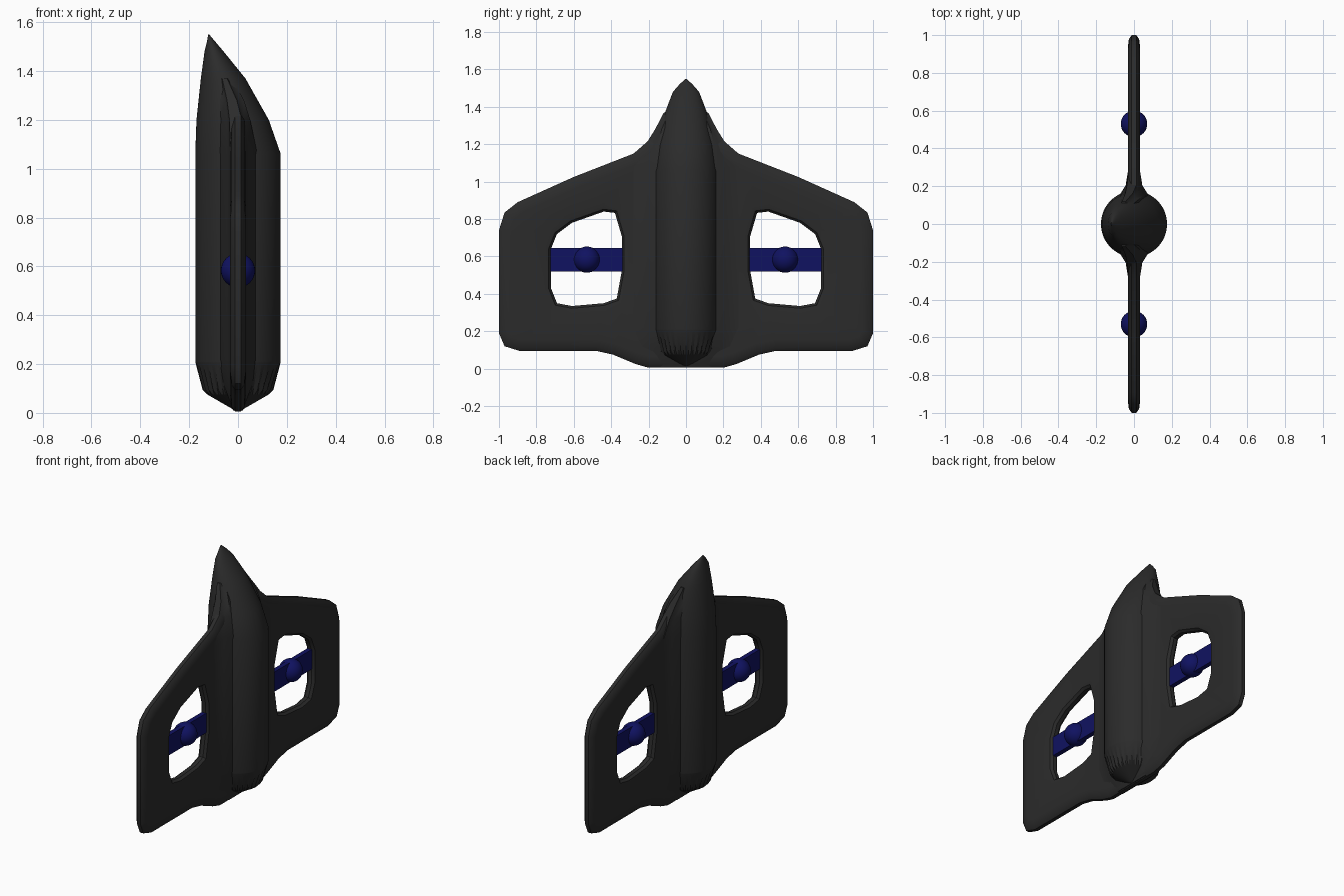
import bpy, bmesh, math
from mathutils import Vector

if "Cube" in bpy.data.objects:
    bpy.data.objects.remove(bpy.data.objects["Cube"])


def material(name, rgb):
    m = bpy.data.materials.new(name)
    m.diffuse_color = (*rgb, 1)
    m.use_nodes = True
    m.node_tree.nodes["Principled BSDF"].inputs["Base Color"].default_value = m.diffuse_color
    return m


DARK = material("dark_hull", (0.024, 0.024, 0.024))
BLUE = material("deep_blue", (0.005, 0.006, 0.12))


def finish(bm, name, mat, angle=35):
    bmesh.ops.recalc_face_normals(bm, faces=bm.faces)
    mesh = bpy.data.meshes.new(name)
    bm.to_mesh(mesh)
    bm.free()
    ob = bpy.data.objects.new(name, mesh)
    bpy.context.collection.objects.link(ob)
    mesh.materials.append(mat)
    bpy.ops.object.select_all(action='DESELECT')
    ob.select_set(True)
    bpy.context.view_layer.objects.active = ob
    bpy.ops.object.shade_smooth_by_angle(angle=math.radians(angle))
    return ob


def bridge(bm, a, b):
    n = len(a)
    for i in range(n):
        j = (i + 1) % n
        bm.faces.new((a[i], a[j], b[j], b[i]))


def loft(bm, rings):
    loops = [[bm.verts.new(p) for p in r] for r in rings]
    for a, b in zip(loops, loops[1:]):
        bridge(bm, a, b)
    bm.faces.new(loops[0])
    bm.faces.new(loops[-1])


# Fuselage: round body, swept nose, fluted tail (z, centre x, radius x, radius y, flute depth)
SEG = 64
sections = [(0.005, 0, 0.004, 0.004, 0), (0.075, 0, 0.125, 0.125, 0),
            (0.095, 0, 0.145, 0.145, 0.012), (0.205, 0, 0.174, 0.174, 0),
            (0.21, 0, 0.175, 0.175, 0), (1.06, 0, 0.175, 0.175, 0),
            (1.2, -0.022, 0.148, 0.157, 0), (1.37, -0.061, 0.091, 0.112, 0),
            (1.48, -0.098, 0.039, 0.07, 0), (1.52, -0.11, 0.017, 0.035, 0),
            (1.55, -0.12, 0.002, 0.002, 0)]
rings = []
for z, cx, rx, ry, flute in sections:
    ring = []
    for i in range(SEG):
        t = math.tau * i / SEG
        d = flute * (i % 2)
        ring.append((cx + (rx - d) * math.cos(t), (ry - d) * math.sin(t), z))
    rings.append(ring)
bm = bmesh.new()
loft(bm, rings)
finish(bm, "fuselage", DARK, 30)

# Wing outline and propulsor opening, in (y, z), counter-clockwise
edge = [(0.2, 0.005), (0.27, 0.025), (0.39, 0.075), (0.48, 0.095), (0.89, 0.095),
        (0.97, 0.12), (1.0, 0.19), (1.0, 0.74), (0.97, 0.835), (0.9, 0.89),
        (0.6, 1.025), (0.28, 1.15), (0.2, 1.22)]
outline = edge + [(-y, z) for y, z in reversed(edge)]
hole = [(0.343, 0.525), (0.37, 0.375), (0.44, 0.35), (0.61, 0.335), (0.69, 0.35),
        (0.722, 0.43), (0.722, 0.64), (0.69, 0.72), (0.61, 0.78), (0.44, 0.84),
        (0.38, 0.833), (0.343, 0.707)]
hole_left = [(-y, z) for y, z in reversed(hole)]


def inset(points, d):
    out = []
    n = len(points)
    for i in range(n):
        p, a, b = (Vector(points[k % n]) for k in (i, i - 1, i + 1))
        e, f = (p - a).normalized(), (b - p).normalized()
        n1, n2 = Vector((-e.y, e.x)), Vector((-f.y, f.x))
        out.append(p + (n1 + n2) * d / (1 + n1.dot(n2)))
    return out


# Wing: rounded rims lofted inward, then each flat side filled around the openings
bm = bmesh.new()
profile = [(0.06, -0.032), (0.02, -0.027), (0, -0.012),
           (0, 0.012), (0.02, 0.027), (0.06, 0.032)]
sides = ([], [])
for pts, sign, k in ((outline, 1, 1), (hole, -1, 0.6), (hole_left, -1, 0.6)):
    loops = [[bm.verts.new((x, *q)) for q in inset(pts, sign * d * k)] for d, x in profile]
    for a, b in zip(loops, loops[1:]):
        bridge(bm, a, b)
    for side, loop in zip(sides, (loops[0], loops[-1])):
        for i in range(len(loop)):
            side.append(bm.edges.get((loop[i - 1], loop[i])))
for side, nx in zip(sides, (-1, 1)):
    bmesh.ops.triangle_fill(bm, edges=side, use_beauty=True, normal=(nx, 0, 0))
finish(bm, "wing", DARK)

# Wing root fairing blending wing into fuselage
rings = []
for z, c, wr, yr, yt, wt in ((0.01, 0, 0.02, 0.12, 0.19, 0.01),
                             (0.12, 0, 0.06, 0.14, 0.25, 0.03),
                             (0.22, 0, 0.075, 0.155, 0.28, 0.032),
                             (1.08, 0, 0.075, 0.155, 0.28, 0.032),
                             (1.2, -0.01, 0.06, 0.15, 0.215, 0.025),
                             (1.28, -0.025, 0.05, 0.13, 0.165, 0.02),
                             (1.37, -0.055, 0.03, 0.09, 0.118, 0.01)):
    ym, wm = yr + 0.4 * (yt - yr), wt + 0.28 * (wr - wt)
    quarter = [(wr, yr), (wm, ym), (wt, yt)]
    half = quarter + [(-x, y) for x, y in reversed(quarter)]
    full = half + [(-x, -y) for x, y in half]
    rings.append([(c + x, y, z) for x, y in full])
bm = bmesh.new()
loft(bm, rings)
finish(bm, "wing_root_fairing", DARK, 40)

# Blue crossbars and round hubs in the openings
for s, label in ((1, "right"), (-1, "left")):
    bm = bmesh.new()
    bmesh.ops.create_cube(bm, size=1)
    bmesh.ops.scale(bm, vec=(0.03, 0.43, 0.125), verts=bm.verts)
    bmesh.ops.translate(bm, vec=(0, s * 0.533, 0.583), verts=bm.verts)
    finish(bm, label + "_crossbar", BLUE)
    bm = bmesh.new()
    bmesh.ops.create_uvsphere(bm, u_segments=32, v_segments=16, radius=0.07)
    bmesh.ops.translate(bm, vec=(0, s * 0.53, 0.583), verts=bm.verts)
    finish(bm, label + "_hub", BLUE)
